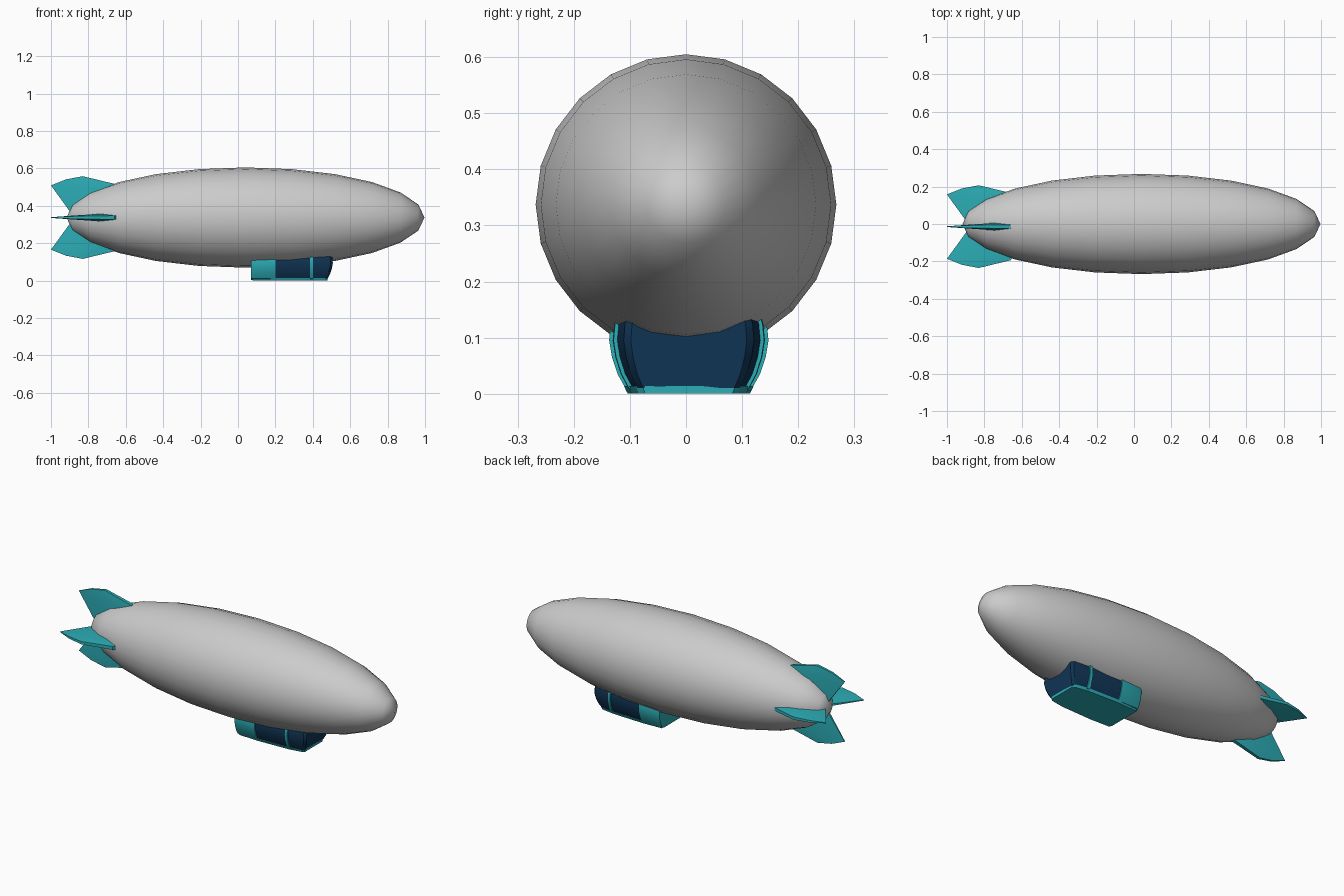
import bpy, bmesh, math
from mathutils import Matrix

if "Cube" in bpy.data.objects:
    bpy.data.objects.remove(bpy.data.objects["Cube"])

HULL_Z = 0.337


def material(name, rgb):
    m = bpy.data.materials.new(name)
    m.diffuse_color = (*rgb, 1)
    m.use_nodes = True
    m.node_tree.nodes["Principled BSDF"].inputs["Base Color"].default_value = m.diffuse_color
    return m


TEAL = material("teal", (0.025, 0.42, 0.47))
NAVY = material("navy", (0.005, 0.035, 0.09))


def finish(bm, name, mat=None, angle=30):
    bmesh.ops.recalc_face_normals(bm, faces=bm.faces)
    me = bpy.data.meshes.new(name)
    bm.to_mesh(me)
    bm.free()
    ob = bpy.data.objects.new(name, me)
    bpy.context.collection.objects.link(ob)
    if mat:
        me.materials.append(mat)
    bpy.ops.object.select_all(action='DESELECT')
    ob.select_set(True)
    bpy.context.view_layer.objects.active = ob
    bpy.ops.object.shade_smooth_by_angle(angle=math.radians(angle))
    return ob


def loft(name, rings, mat):
    bm = bmesh.new()
    loops = [[bm.verts.new(p) for p in ring] for ring in rings]
    n = len(loops[0])
    for a, b in zip(loops, loops[1:]):
        for i in range(n):
            j = (i + 1) % n
            bm.faces.new((a[i], a[j], b[j], b[i]))
    bm.faces.new(loops[0])
    bm.faces.new(loops[-1])
    return finish(bm, name, mat)


# Gas envelope: stretched sphere lying along x
bm = bmesh.new()
bmesh.ops.create_uvsphere(bm, u_segments=24, v_segments=12, radius=1)
bmesh.ops.transform(bm, verts=bm.verts, matrix=Matrix.Translation((0.04, 0, HULL_Z))
                    @ Matrix.Diagonal((0.957, 0.268, 0.268, 1))
                    @ Matrix.Rotation(math.pi / 2, 4, 'Y'))
finish(bm, "envelope", angle=60)

# Tail fins: (x, radial distance, half thickness), fanned round a thick root point
FIN = [(-1.0, 0.172, 0.002), (-0.92, 0.204, 0.006), (-0.83, 0.221, 0.008),
       (-0.66, 0.18, 0.010), (-0.60, 0.10, 0.010), (-0.89, 0.02, 0.006)]
RIDGE = (-0.745, 0.145, 0.020)
for k, name in enumerate(("top_fin", "left_fin", "bottom_fin", "right_fin")):
    bm = bmesh.new()
    sides = []
    for s in (1, -1):
        rim = [bm.verts.new((x, s * t, r)) for x, r, t in FIN]
        mid = bm.verts.new((RIDGE[0], s * RIDGE[2], RIDGE[1]))
        for i in range(len(rim)):
            bm.faces.new((rim[i - 1], rim[i], mid))
        sides.append(rim)
    a, b = sides
    for i in range(len(a)):
        bm.faces.new((a[i - 1], a[i], b[i], b[i - 1]))
    bmesh.ops.transform(bm, verts=bm.verts, matrix=Matrix.Translation((0, -0.014, HULL_Z))
                        @ Matrix.Rotation(k * math.pi / 2, 4, 'X'))
    finish(bm, name, TEAL)

# Gondola half section (y, z), its raked nose offset per height
SECTION = [(0.098, 0.003), (0.113, 0.010), (0.127, 0.035), (0.137, 0.065),
           (0.142, 0.095), (0.139, 0.125), (0.125, 0.165)]
RAKE = [-0.035, -0.028, -0.015, -0.005, 0.0, -0.003, -0.025]


def ring(x, scale=1.0, inset=0.0, rake=0.0):
    half = [(x + rake * d, y * scale - inset, z + inset * (i == 0))
            for i, ((y, z), d) in enumerate(zip(SECTION, RAKE))]
    return ([(px, 0.005 + y, z) for px, y, z in half]
            + [(px, 0.005 - y, z) for px, y, z in reversed(half)])


loft("gondola_rear", [ring(0.070, 0.97), ring(0.082, 1.0), ring(0.2, 1.0)], TEAL)
loft("gondola_windows", [ring(0.19, 1.0, 0.006), ring(0.39, 0.95, 0.006),
                         ring(0.495, 0.86, 0.006, 1), ring(0.507, 0.77, 0.006, 1)], NAVY)
loft("gondola_frame", [ring(0.385, 0.955), ring(0.402, 0.945)], TEAL)

# Gondola floor: thin slab tapering to the front
PLAN = [(0.078, 0.107), (0.2, 0.112), (0.39, 0.105), (0.465, 0.092), (0.478, 0.08)]
outline = PLAN + [(x, -y) for x, y in reversed(PLAN)]
loft("gondola_floor", [[(x, 0.005 + y * s, z) for x, y in outline]
                       for z, s in ((0.0, 0.97), (0.006, 1.0), (0.014, 1.03))], TEAL)
